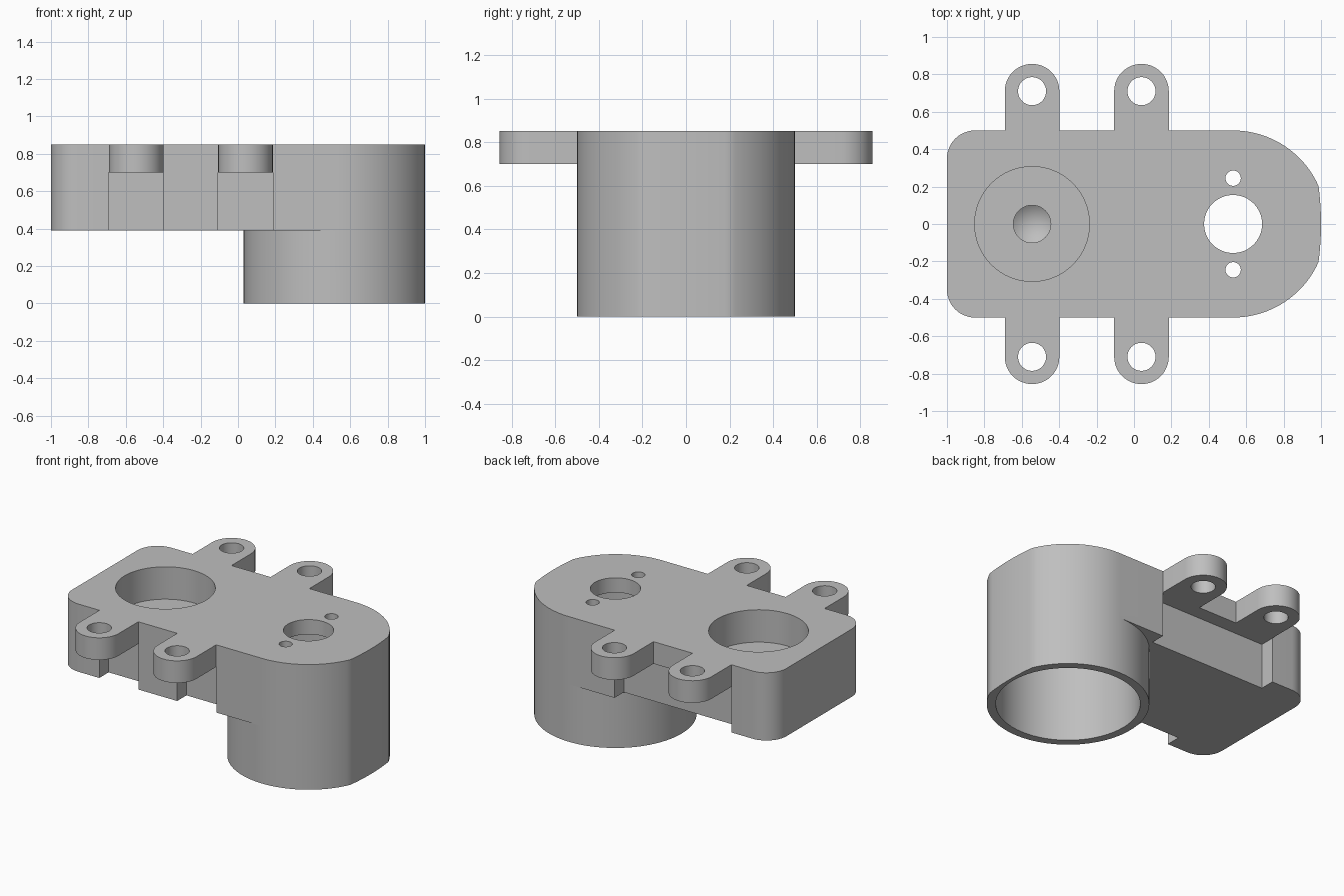
import bpy, bmesh
from math import sin, cos, radians, sqrt, pi

if "Cube" in bpy.data.objects:
    bpy.data.objects.remove(bpy.data.objects["Cube"])

grey = bpy.data.materials.new("plain grey")
grey.use_nodes = True
grey.diffuse_color = (0.52, 0.52, 0.52, 1)
grey.node_tree.nodes["Principled BSDF"].inputs["Base Color"].default_value = (0.52, 0.52, 0.52, 1)

TOP, BOTTOM, TAB_Z = 0.85, 0.39, 0.70
CUP_X, TABS_X, TAB_R, TAB_Y = 0.53, (-0.545, 0.04), 0.146, 0.71


def finish(bm, name):
    bmesh.ops.remove_doubles(bm, verts=bm.verts, dist=1e-5)
    bmesh.ops.recalc_face_normals(bm, faces=bm.faces)
    mesh = bpy.data.meshes.new(name)
    bm.to_mesh(mesh)
    bm.free()
    mesh.materials.append(grey)
    ob = bpy.data.objects.new(name, mesh)
    bpy.context.collection.objects.link(ob)
    return ob


def prism(name, outline, z0, z1):
    bm = bmesh.new()
    face = bm.faces.new([bm.verts.new((x, y, z0)) for x, y in outline])
    new = bmesh.ops.extrude_face_region(bm, geom=[face])["geom"]
    bmesh.ops.translate(bm, vec=(0, 0, z1 - z0),
                        verts=[v for v in new if isinstance(v, bmesh.types.BMVert)])
    return finish(bm, name)


def lathe(name, cx, cy, profile, steps=64):
    """Closed solid turned about a vertical axis; profile is (radius, z)."""
    bm = bmesh.new()
    pts = [(0, profile[0][1])] + profile + [(0, profile[-1][1])]
    verts = [bm.verts.new((cx + r, cy, z)) for r, z in pts]
    edges = [bm.edges.new(p) for p in zip(verts, verts[1:]) if p[0].co != p[1].co]
    bmesh.ops.spin(bm, geom=verts + edges, cent=(cx, cy, 0), axis=(0, 0, 1),
                   angle=2 * pi, steps=steps, use_merge=False)
    return finish(bm, name)


def arc(cx, cy, r, a0, a1, n):
    angles = [radians(a0 + (a1 - a0) * i / n) for i in range(n + 1)]
    return [(cx + r * cos(a), cy + r * sin(a)) for a in angles]


def cup_point(deg):
    """Round wall of the cup, trimmed by a wide shallow arc at the +x end."""
    a = radians(deg)
    trim = -1.07 * cos(a) + sqrt(1.54 ** 2 - (1.07 * sin(a)) ** 2)
    r = min(0.5, trim) if cos(a) > 0 else 0.5
    return (CUP_X + r * cos(a), r * sin(a))


def boolean(target, tool, operation):
    mod = target.modifiers.new(operation, "BOOLEAN")
    mod.operation, mod.object, mod.solver = operation, tool, "EXACT"
    bpy.context.view_layer.update()
    mesh = bpy.data.meshes.new_from_object(
        target.evaluated_get(bpy.context.evaluated_depsgraph_get()))
    target.modifiers.clear()
    target.data = mesh
    bpy.data.objects.remove(tool)


# Plate outline: rounded corner, two tabs and round end, mirrored front to back
half = arc(-0.85, -0.35, 0.15, 180, 270, 12)
for x in TABS_X:
    half += [(x - TAB_R, -0.5)] + arc(x, -TAB_Y, TAB_R, 180, 360, 24) + [(x + TAB_R, -0.5)]
half += [cup_point(a) for a in range(-90, 1, 3)]
outline = half + [(x, -y) for x, y in reversed(half[:-1])]
housing = prism("housing", outline, BOTTOM, TOP)

# Recesses below the tabs: separate at the front, continuous at the back
gap = TAB_R + 0.001
left, right = TABS_X[0] - gap, TABS_X[1] + gap
recesses = [(x - gap, x + gap, -1.0, -0.4) for x in TABS_X] + [(left, right, 0.4, 1.0)]
for x0, x1, y0, y1 in recesses:
    box = prism("recess_cutter", [(x0, y0), (x1, y0), (x1, y1), (x0, y1)], 0.2, TAB_Z)
    boolean(housing, box, "DIFFERENCE")

# Hanging cup
cup = prism("cup", [cup_point(a) for a in range(0, 360, 3)], 0, 0.5)
boolean(housing, cup, "UNION")

# Turned holes: cup bore with shaft opening, stepped pocket with drill point
holes = [
    (CUP_X, 0, [(0.445, -0.1), (0.445, 0.75), (0.155, 0.75), (0.155, 1.0)]),
    (TABS_X[0], 0, [(0.307, 1.0), (0.307, 0.63), (0.1, 0.63), (0.1, 0.54), (0, 0.47)]),
]
# Screw holes beside the shaft and in the tabs
for side in (-1, 1):
    holes.append((CUP_X, side * 0.245, [(0.041, 0.7), (0.041, 1.0)]))
    holes += [(x, side * TAB_Y, [(0.075, 0.5), (0.075, 1.0)]) for x in TABS_X]
for x, y, profile in holes:
    boolean(housing, lathe("hole_cutter", x, y, profile), "DIFFERENCE")

bpy.ops.object.select_all(action="DESELECT")
housing.select_set(True)
bpy.context.view_layer.objects.active = housing
bpy.ops.object.shade_smooth_by_angle(angle=radians(20))
